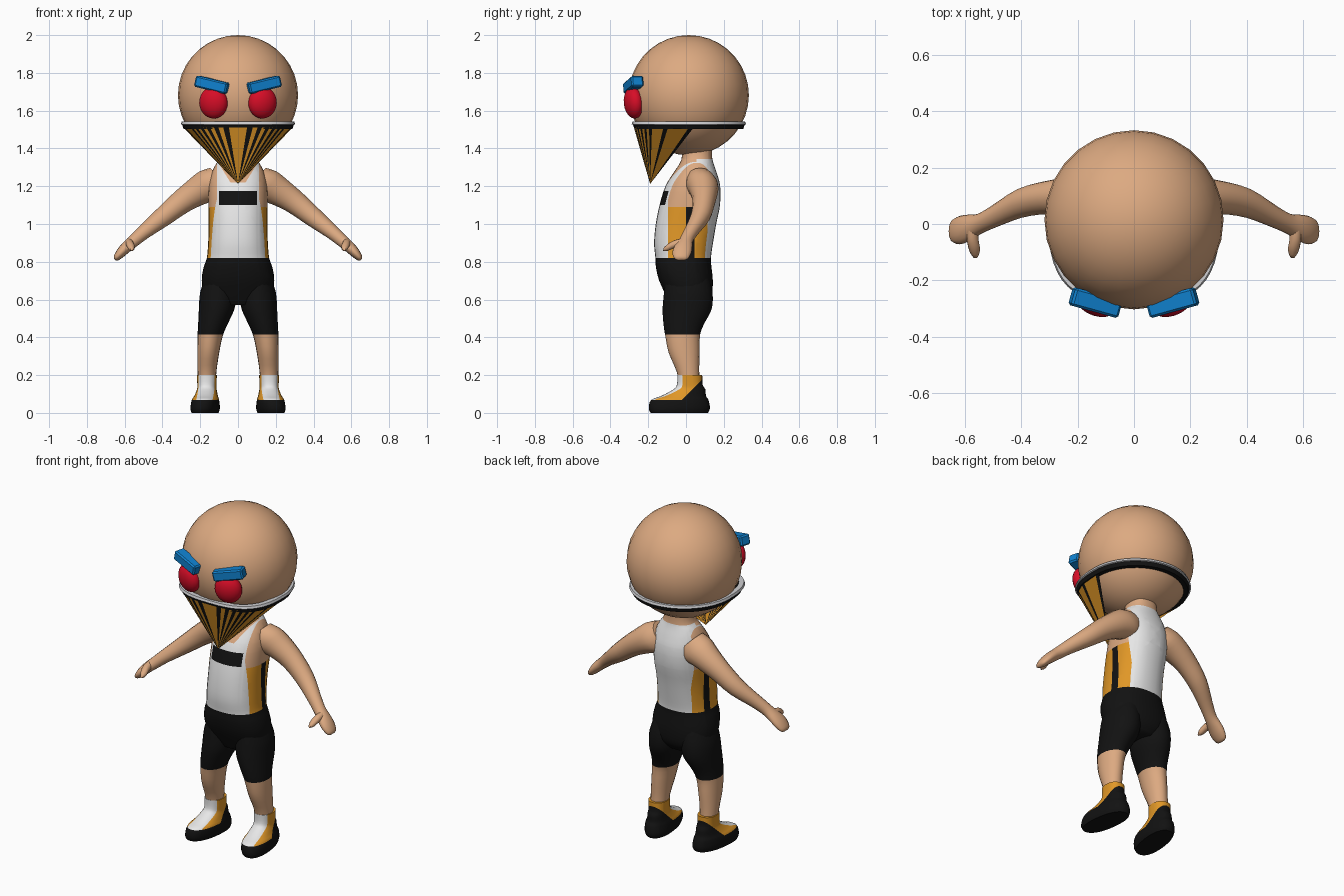
import bpy, bmesh, math
from mathutils import Vector, Matrix

if "Cube" in bpy.data.objects:
    bpy.data.objects.remove(bpy.data.objects["Cube"])


def mat(name, r, g, b):
    m = bpy.data.materials.new(name)
    m.diffuse_color = (r, g, b, 1)
    m.use_nodes = True
    m.node_tree.nodes["Principled BSDF"].inputs["Base Color"].default_value = m.diffuse_color
    return m


SKIN, WHITE, BLACK, ORANGE, RED, BLUE, GREY = range(7)
MATS = [mat("skin", .72, .40, .22), mat("white", .82, .82, .82), mat("black", .006, .006, .006),
        mat("orange", .75, .31, .02), mat("red", .68, .004, .02), mat("blue", .005, .22, .62),
        mat("light grey", .62, .62, .64)]


def finish(bm, name, rule, cuts=(), angle=50, normals=True):
    """Cut along colour borders, colour faces by rule, make the object."""
    for co, no in cuts:
        bmesh.ops.bisect_plane(bm, geom=bm.verts[:] + bm.edges[:] + bm.faces[:],
                               plane_co=co, plane_no=no, dist=1e-5)
    if normals:
        bmesh.ops.recalc_face_normals(bm, faces=bm.faces[:])
    bm.normal_update()
    used = []
    for f in bm.faces:
        c = rule(f.calc_center_median(), f.normal) if callable(rule) else rule
        if c not in used:
            used.append(c)
        f.material_index = used.index(c)
    me = bpy.data.meshes.new(name)
    bm.to_mesh(me)
    bm.free()
    for c in used:
        me.materials.append(MATS[c])
    ob = bpy.data.objects.new(name, me)
    bpy.context.collection.objects.link(ob)
    bpy.ops.object.select_all(action='DESELECT')
    ob.select_set(True)
    bpy.context.view_layer.objects.active = ob
    bpy.ops.object.shade_smooth_by_angle(angle=math.radians(angle))
    return ob


def loft(rings, u=(1, 0, 0), v=(0, 1, 0), n=24, power=2.0, steps=3, sx=1):
    """Closed skin through rings (x, y, z, half width, half depth), smoothly interpolated."""
    u, v = Vector(u), Vector(v)
    R = [Vector(r) for r in rings]
    path = []
    for i in range(len(R) - 1):
        p0, p1, p2, p3 = R[max(i - 1, 0)], R[i], R[i + 1], R[min(i + 2, len(R) - 1)]
        for k in range(steps):
            t = k / steps
            path.append(p1 + (p2 - p0) * (.5 * t) + (2 * p0 - 5 * p1 + 4 * p2 - p3) * (.5 * t * t)
                        + (3 * p1 - p0 - 3 * p2 + p3) * (.5 * t ** 3))
    path.append(R[-1])
    bm = bmesh.new()
    rows = []
    for p in path:
        row = []
        for k in range(n):
            a = 2 * math.pi * k / n
            c, s = math.cos(a), math.sin(a)
            co = Vector(p[:3]) + u * math.copysign(abs(c) ** (2 / power), c) * p[3] \
                + v * math.copysign(abs(s) ** (2 / power), s) * p[4]
            row.append(bm.verts.new((co.x * sx, co.y, co.z)))
        rows.append(row)
    for a, b in zip(rows, rows[1:]):
        for k in range(n):
            bm.faces.new((a[k], a[(k + 1) % n], b[(k + 1) % n], b[k]))
    bm.faces.new(rows[0])
    bm.faces.new(rows[-1])
    return bm


# Head
bm = bmesh.new()
bmesh.ops.create_uvsphere(bm, u_segments=28, v_segments=18, radius=.318,
                          matrix=Matrix.Translation((0, .015, 1.682)))
finish(bm, "head", SKIN)


# Torso: neck, vest with side panels, top of shorts
def torso_colour(c, n):
    x, y, z = abs(c.x), c.y, c.z
    if z < .82:
        return BLACK
    if z > 1.345 or (y < .055 and z > 1.22 and z - 1.22 > 1.6 * (x - .04)):
        return SKIN
    if -.095 < y < .115 and x > .112:
        if z > 1.09:
            return SKIN
        return BLACK if 0 < y < .045 else ORANGE
    if n.y < -.3 and x < .1 and 1.10 < z < 1.175:
        return BLACK          # plain chest patch
    return WHITE


cuts = [((0, 0, z), (0, 0, 1)) for z in (.82, 1.09, 1.10, 1.175, 1.22, 1.345)]
cuts += [((0, y, 0), (0, 1, 0)) for y in (-.095, 0, .045, .055, .115)]
for s in (1, -1):
    cuts += [((s * x, 0, 0), (1, 0, 0)) for x in (.1, .112)]
    cuts.append(((s * .04, 0, 1.22), (-1.6 * s, 0, 1)))
bm = loft([(0, .01, .57, .10, .09), (0, .015, .62, .175, .12), (0, .0, .70, .192, .142),
           (0, -.012, .77, .182, .147), (0, -.015, .82, .165, .147), (0, -.013, .90, .158, .156),
           (0, 0, 1.0, .155, .160), (0, .02, 1.1, .157, .160), (0, .036, 1.2, .155, .145),
           (0, .048, 1.27, .14, .115), (0, .056, 1.32, .115, .09), (0, .058, 1.36, .088, .08),
           (0, .055, 1.44, .085, .085)], n=32, power=2.3)
finish(bm, "torso", torso_colour, cuts)


# Shoe colours: dark sole and heel cup, pale tongue and toe, bright sides
def shoe_colour(side):
    def rule(c, n):
        if c.z < .068 or (c.y > .035 and c.z < .125) or (c.y > -.02 and c.z < .07 + (c.y + .02)):
            return BLACK
        mid = .165 - .08 * c.y
        return WHITE if c.y < .005 and abs(c.x * side - mid) < .043 else ORANGE
    return rule


for s, side in ((1, "left"), (-1, "right")):
    # Leg with shorts
    bm = loft([(.095, .005, .74, .07, .11), (.104, .012, .64, .096, .128), (.113, .006, .55, .094, .13),
               (.133, -.012, .47, .078, .107), (.147, -.018, .41, .067, .092),
               (.157, -.010, .32, .058, .082), (.164, .010, .22, .050, .060),
               (.165, .02, .14, .046, .055)], n=20, sx=s)
    finish(bm, side + "_leg", lambda c, n: BLACK if c.z > .415 else SKIN, [((0, 0, .415), (0, 0, 1))])

    # Shoe, toes turned slightly out
    bm = loft([(.17, -.035, 0, .068, .152), (.17, -.035, .025, .075, .162), (.17, -.033, .068, .071, .152),
               (.168, -.012, .09, .062, .118), (.166, .018, .125, .052, .084),
               (.165, .02, .15, .051, .068), (.165, .02, .2, .053, .066)], n=28, power=2.3, sx=s)
    for v in bm.verts:
        v.co.x -= s * .12 * v.co.y * max(0, 1 - v.co.z / .2)
    finish(bm, side + "_shoe", shoe_colour(s),
           [((0, 0, .068), (0, 0, 1)), ((0, 0, .125), (0, 0, 1)), ((0, .035, 0), (0, 1, 0)),
            ((0, .005, 0), (0, 1, 0)), ((0, -.02, .07), (0, -1, 1)),
            ((s * .208, 0, 0), (s, .08, 0)), ((s * .122, 0, 0), (s, .08, 0))])

    # Arm and flat hand
    bm = loft([(.09, .075, 1.235, .085, .075), (.14, .085, 1.205, .098, .085), (.21, .095, 1.172, .08, .075),
               (.30, .095, 1.115, .064, .060), (.40, .075, 1.035, .052, .053), (.50, .025, .955, .038, .040),
               (.55, 0, .912, .033, .037), (.59, -.015, .878, .030, .048), (.62, -.022, .848, .026, .050),
               (.645, -.025, .820, .017, .038), (.652, -.025, .812, .006, .018)],
              u=(.68, 0, .73), n=16, sx=s)
    finish(bm, side + "_arm", SKIN)
    bm = loft([(.575, -.015, .90, .022, .026), (.572, -.06, .893, .022, .024), (.565, -.095, .878, .02, .022),
               (.562, -.118, .868, .008, .01)], u=(.9, 0, .44), v=(-.3, .3, .9), n=10, sx=s)
    finish(bm, side + "_thumb", SKIN)

    # Eye
    bm = bmesh.new()
    bmesh.ops.create_uvsphere(bm, u_segments=20, v_segments=12, radius=1,
                              matrix=Matrix.Translation((s * .13, -.277, 1.642))
                              @ Matrix.Rotation(s * .3, 4, 'Z') @ Matrix.Rotation(.1, 4, 'X')
                              @ Matrix.Diagonal((.078, .05, .084, 1)))
    finish(bm, side + "_eye", RED)

    # Slanted brow block
    bm = bmesh.new()
    bmesh.ops.create_cube(bm, size=1, matrix=Matrix.Translation((s * .137, -.279, 1.737))
                          @ Matrix.Rotation(s * .27, 4, 'Z') @ Matrix.Rotation(-s * .23, 4, 'Y')
                          @ Matrix.Diagonal((.178, .066, .06, 1)))
    bmesh.ops.bevel(bm, geom=bm.edges[:], offset=.008, segments=1, affect='EDGES')
    finish(bm, side + "_brow", BLUE, angle=25)


def rim(a, r):
    """Point on the mask outline; angle 0 is the front, and the front is squarer."""
    c, s = math.cos(a), math.sin(a)
    p = 2 / 2.8 if c > 0 else 1
    return r * math.copysign(abs(s) ** p, s), .015 - r * math.copysign(abs(c) ** p, c)


# Mask strap: pale upper edge over a dark band
N = 48
bm = bmesh.new()
loops = []
for r, z in ((.288, 1.502), (.295, 1.525), (.303, 1.528), (.298, 1.542), (.272, 1.542), (.262, 1.502)):
    loops.append([bm.verts.new((*rim(2 * math.pi * k / N, r), z)) for k in range(N)])
for a, b in zip(loops, loops[1:] + loops[:1]):
    for k in range(N):
        bm.faces.new((a[k], a[(k + 1) % N], b[(k + 1) % N], b[k]))
finish(bm, "mask_strap", lambda c, n: GREY if c.z > 1.5251 else BLACK, angle=30)

# Striped mask folded down to a point: narrow stripes in front, wide at the sides
edges = [0]
for k in range(12):
    edges.append(edges[-1] + 4.6)
for k in range(2):
    edges += [edges[-1] + 15, edges[-1] + 20]
edges = [-e for e in reversed(edges[1:])] + [e + 0 for e in edges]
edges = [e for e in edges if abs(e) < 102]
mid = len(edges) // 2
bm = bmesh.new()
tip = bm.verts.new((0, -.19, 1.212))
tops = [bm.verts.new((*rim(math.radians(e), .291), 1.512)) for e in edges]
dark = []
for i, (a, b) in enumerate(zip(tops, tops[1:])):
    f = bm.faces.new((tip, a, b))
    j = i - mid if i >= mid else mid - 1 - i
    dark.append((f.calc_center_median(), BLACK if j % 2 else ORANGE))
finish(bm, "striped_mask", lambda c, n: min(dark, key=lambda d: (d[0] - c).length)[1],
       angle=5, normals=False)
